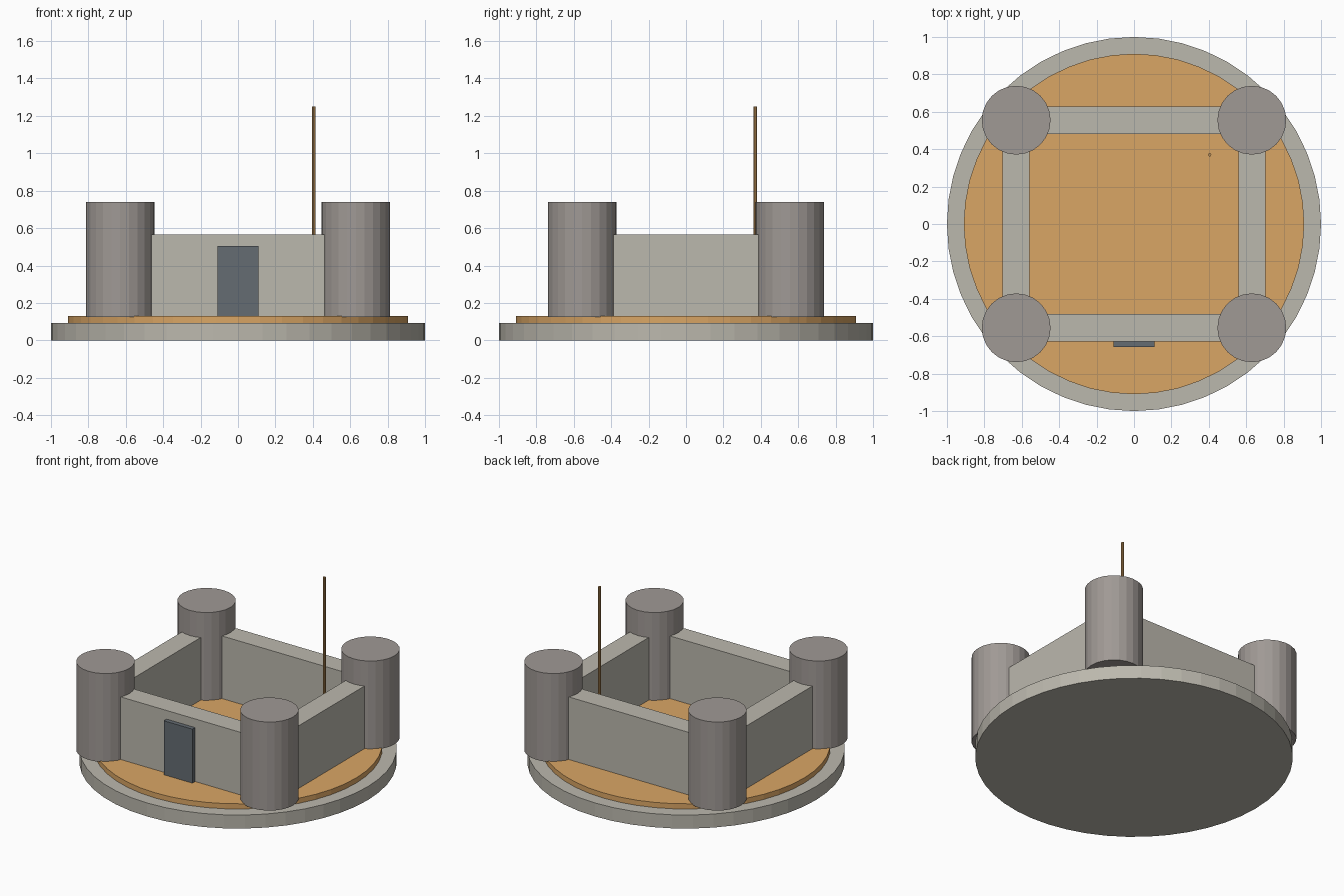
import bpy
from math import pi

if "Cube" in bpy.data.objects:
    bpy.data.objects.remove(bpy.data.objects["Cube"])


def make_mat(name, rgb):
    m = bpy.data.materials.new(name)
    m.diffuse_color = (*rgb, 1)
    m.use_nodes = True
    m.node_tree.nodes["Principled BSDF"].inputs["Base Color"].default_value = m.diffuse_color
    return m


STONE = make_mat("pale_stone", (0.50, 0.48, 0.42))
TOWER = make_mat("tower_stone", (0.35, 0.32, 0.30))
SAND = make_mat("sand", (0.70, 0.38, 0.13))
WOOD = make_mat("wood", (0.55, 0.30, 0.10))
SLATE = make_mat("slate", (0.13, 0.15, 0.17))


def finish(name, mat):
    ob = bpy.context.object
    ob.name = name
    ob.data.materials.append(mat)
    return ob


def cylinder(name, x, y, r, z0, z1, sides, mat):
    bpy.ops.mesh.primitive_cylinder_add(vertices=sides, radius=r, depth=z1 - z0,
                                        location=(x, y, (z0 + z1) / 2))
    return finish(name, mat)


def box(name, x, y, sx, sy, z0, z1, mat):
    bpy.ops.mesh.primitive_cube_add(size=1, location=(x, y, (z0 + z1) / 2))
    bpy.context.object.scale = (sx, sy, z1 - z0)
    bpy.ops.object.transform_apply(location=False, rotation=False, scale=True)
    return finish(name, mat)


TX, TY = 0.63, 0.555      # tower centres
FLOOR = 0.127             # top of the courtyard disc
WALL_TOP, WALL_T = 0.565, 0.145

# round plinth and courtyard floor
cylinder("plinth", 0, 0, 1.0, 0, 0.094, 48, STONE)
cylinder("courtyard", 0, 0, 0.91, 0.09, 0.13, 48, SAND)

# corner towers
for sx, side in ((-1, "left"), (1, "right")):
    for sy, end in ((-1, "front"), (1, "back")):
        cylinder(f"tower_{end}_{side}", sx * TX, sy * TY, 0.184, 0.125, 0.74, 24, TOWER)

# curtain walls, running into the towers
for s, end, side in ((-1, "front", "left"), (1, "back", "right")):
    box(f"wall_{end}", 0, s * TY, 2 * TX - 0.16, WALL_T, FLOOR, WALL_TOP, STONE)
    box(f"wall_{side}", s * TX, 0, WALL_T, 2 * TY - 0.16, FLOOR, WALL_TOP, STONE)

# gate on the front wall
box("gate", 0, -0.6325, 0.22, 0.05, FLOOR, 0.505, SLATE)

# thin flagpole in the courtyard
cylinder("flagpole", 0.405, 0.37, 0.009, FLOOR, 1.25, 8, WOOD)
